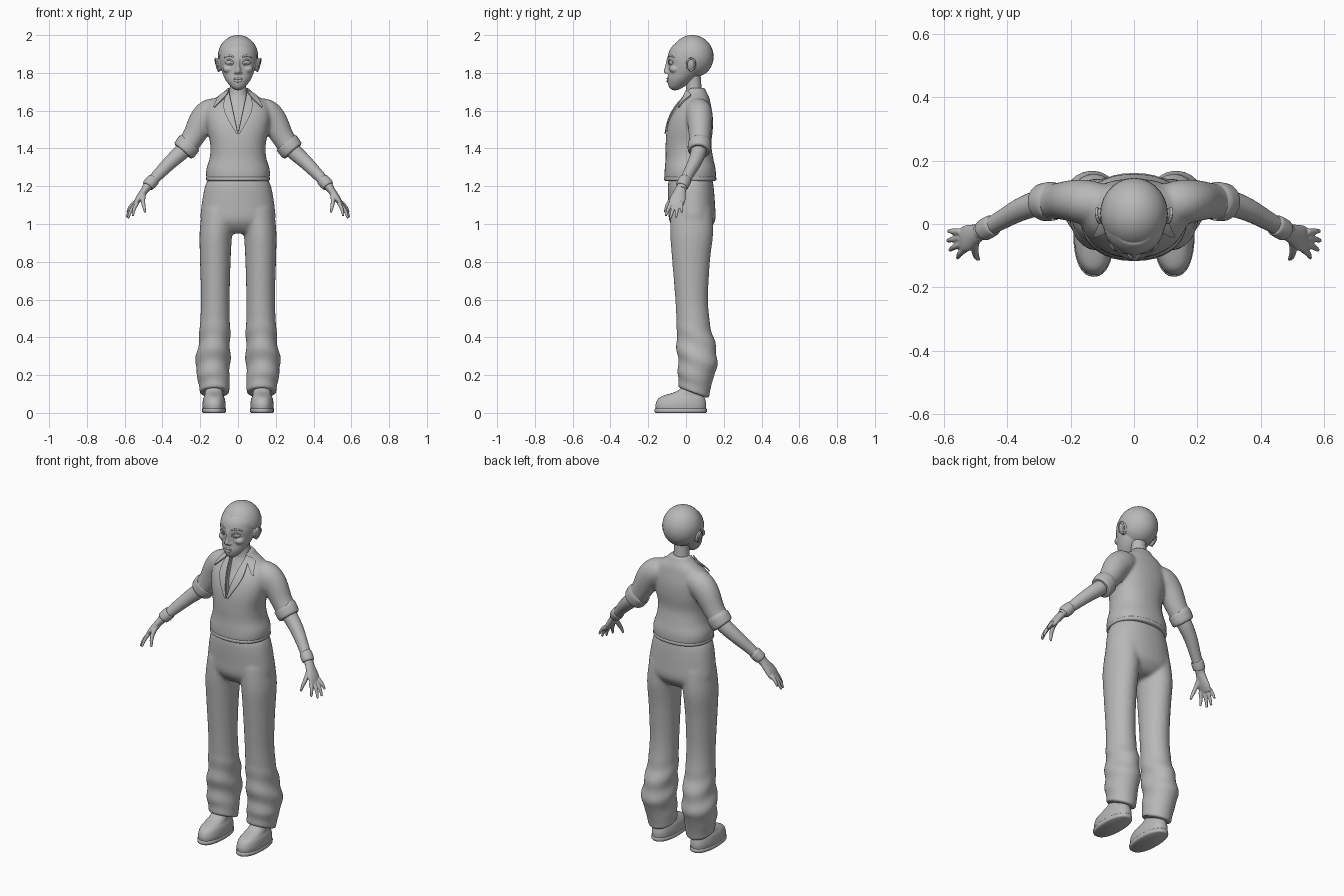
import bpy, bmesh, math
from mathutils import Vector, Matrix
from mathutils.bvhtree import BVHTree

cube = bpy.data.objects.get("Cube")
if cube:
    bpy.data.objects.remove(cube)

GREY = (0.48, 0.48, 0.48, 1)
clay = bpy.data.materials.new("plain grey")
clay.use_nodes = True
clay.diffuse_color = GREY
clay.node_tree.nodes["Principled BSDF"].inputs["Base Color"].default_value = GREY
SIDES = ((1, "left"), (-1, "right"))


def spline(rows, steps):
    # Catmull-Rom through rows of any width
    out = []
    for i in range(len(rows) - 1):
        quad = [rows[max(0, min(len(rows) - 1, i + k))] for k in (-1, 0, 1, 2)]
        for s in range(steps):
            t = s / steps
            out.append([b + t / 2 * (c - a + t * (2*a - 5*b + 4*c - d + t * (3*(b - c) + d - a)))
                        for a, b, c, d in zip(*quad)])
    return out + [list(rows[-1])]


def loft(bm, rings, sign=1, flat=False, power=2.0, seg=24, steps=4):
    # rings: x, y, z, half width, half depth
    rows = spline([(r[0] * sign, *r[1:]) for r in rings], steps)
    pts = [Vector(r[:3]) for r in rows]
    loops = []
    for i, r in enumerate(rows):
        t = Vector((0, 0, 1)) if flat else (pts[min(i + 1, len(pts) - 1)] - pts[max(i - 1, 0)]).normalized()
        v = (Vector((0, 1, 0)) - t * t.y).normalized()
        u = v.cross(t)
        loop = []
        for k in range(seg):
            a = math.tau * k / seg
            c, s = math.cos(a), math.sin(a)
            c, s = (math.copysign(abs(w) ** (2 / power), w) for w in (c, s))
            loop.append(bm.verts.new(pts[i] + u * c * max(r[3], .001) + v * s * max(r[4], .001)))
        loops.append(loop)
    for a, b in zip(loops, loops[1:]):
        for k in range(seg):
            bm.faces.new((a[k], a[k - 1], b[k - 1], b[k]))
    bm.faces.new(loops[0])
    bm.faces.new(loops[-1][::-1])


def ball(bm, centre, radii, tilt=0, axis="Y"):
    m = Matrix.Translation(centre) @ Matrix.Rotation(tilt, 4, axis) @ Matrix.Diagonal((*radii, 1))
    bmesh.ops.create_uvsphere(bm, u_segments=28, v_segments=18, radius=1, matrix=m)


def bake(obj):
    graph = bpy.context.evaluated_depsgraph_get()
    mesh = bpy.data.meshes.new_from_object(obj.evaluated_get(graph))
    obj.modifiers.clear()
    obj.data = mesh


def polish(obj):
    for p in obj.data.polygons:
        p.use_smooth = True
    obj.data.set_sharp_from_angle(angle=math.radians(42))


def finish(bm, name, voxel=0, smooth=0, solid=0):
    bmesh.ops.recalc_face_normals(bm, faces=bm.faces)
    mesh = bpy.data.meshes.new(name)
    bm.to_mesh(mesh)
    bm.free()
    obj = bpy.data.objects.new(name, mesh)
    bpy.context.scene.collection.objects.link(obj)
    mesh.materials.append(clay)
    if voxel:
        rm = obj.modifiers.new("fuse", "REMESH")
        rm.mode, rm.voxel_size = "VOXEL", voxel
    if smooth:
        sm = obj.modifiers.new("soften", "SMOOTH")
        sm.factor, sm.iterations = 0.5, smooth
    if solid:
        sd = obj.modifiers.new("thickness", "SOLIDIFY")
        sd.thickness, sd.offset = solid, 0
    if obj.modifiers:
        bake(obj)
    polish(obj)
    return obj


def surface(obj):
    bm = bmesh.new()
    bm.from_mesh(obj.data)
    tree = BVHTree.FromBMesh(bm)
    bm.free()

    def front(x, z, lift=0):
        hit = tree.ray_cast(Vector((x, -1, z)), Vector((0, 1, 0)))[0]
        if hit is None:
            hit = tree.find_nearest(Vector((x, -.1, z)))[0]
        return Vector((x, hit.y - lift, z))
    return front


# Shirt: torso, sleeves and collar band fused together
bm = bmesh.new()
loft(bm, [(0, .022, 1.228, .16, .13), (0, .022, 1.245, .168, .136), (0, .022, 1.29, .168, .135),
          (0, .018, 1.35, .15, .126), (0, .013, 1.42, .147, .121), (0, .02, 1.5, .163, .122),
          (0, .03, 1.57, .172, .112), (0, .042, 1.63, .16, .09), (0, .055, 1.67, .115, .068),
          (0, .052, 1.7, .073, .056), (0, .052, 1.72, .06, .049)], flat=True, power=2.25, seg=36)
for s, side in SIDES:
    loft(bm, [(.08, .06, 1.6, .06, .06), (.14, .068, 1.59, .075, .07), (.187, .073, 1.548, .073, .067),
              (.237, .073, 1.46, .06, .058), (.285, .069, 1.39, .057, .054)], s)
shirt = finish(bm, "shirt", .009, 6)
on_shirt = surface(shirt)

# V-shaped neck opening
bm = bmesh.new()
tri = bm.faces.new([bm.verts.new(p) for p in ((-.062, -.3, 1.78), (.062, -.3, 1.78), (0, -.3, 1.485))])
ext = bmesh.ops.extrude_face_region(bm, geom=[tri])
bmesh.ops.translate(bm, vec=(0, .335, 0), verts=[g for g in ext["geom"] if isinstance(g, bmesh.types.BMVert)])
cutter = finish(bm, "neck_cutter")
cutter.hide_render = True
cut = shirt.modifiers.new("neck opening", "BOOLEAN")
cut.operation, cut.object = "DIFFERENCE", cutter
bake(shirt)
polish(shirt)
bpy.data.objects.remove(cutter)


def cloth(name, inner, outer, sign, lift):
    # Thin fabric strip lying on the shirt between two edges
    bm = bmesh.new()
    n = 7
    a, b = spline(inner, 6), spline(outer, 6)
    grid = [[bm.verts.new(on_shirt(sign * (p[0] + (q[0] - p[0]) * k / n), p[1] + (q[1] - p[1]) * k / n, lift))
             for k in range(n + 1)] for p, q in zip(a, b)]
    for r, q in zip(grid, grid[1:]):
        for k in range(n):
            bm.faces.new((r[k], r[k + 1], q[k + 1], q[k]))
    finish(bm, name, smooth=2, solid=.007)


for s, side in SIDES:
    cloth(side + "_lapel", [(.048, 1.7), (.03, 1.62), (.001, 1.48)], [(.065, 1.69), (.075, 1.6), (.008, 1.475)], s, .006)
    cloth(side + "_collar", [(.048, 1.71), (.062, 1.68), (.126, 1.617)], [(.075, 1.695), (.105, 1.672), (.13, 1.62)], s, .013)
    # Rolled sleeve cuff
    bm = bmesh.new()
    loft(bm, [(.255, .072, 1.432, .056, .054), (.259, .072, 1.427, .065, .061), (.283, .069, 1.393, .064, .06),
              (.291, .068, 1.383, .055, .052)], s)
    finish(bm, side + "_sleeve_cuff")

# Hem band of the shirt
bm = bmesh.new()
loft(bm, [(0, .022, 1.228, .158, .13), (0, .022, 1.233, .168, .138), (0, .022, 1.246, .168, .138),
          (0, .022, 1.252, .16, .13)], flat=True, power=2.25, seg=36)
finish(bm, "shirt_hem")

# Neck and chest skin
bm = bmesh.new()
loft(bm, [(0, .02, 1.45, .11, .1), (0, .03, 1.55, .12, .1), (0, .045, 1.62, .1, .076), (0, .046, 1.67, .06, .052),
          (0, .043, 1.7, .047, .043), (0, .04, 1.75, .042, .04), (0, .035, 1.8, .043, .042)], flat=True)
finish(bm, "neck_and_chest")

# Trousers: hips and both legs fused
bm = bmesh.new()
loft(bm, [(0, .025, 1.25, .15, .112), (0, .025, 1.2, .175, .121), (0, .03, 1.1, .193, .124), (0, .033, 1.02, .196, .122),
          (0, .033, .97, .15, .09), (0, .033, .95, .08, .06)], flat=True, power=2.2, seg=36)
for s, side in SIDES:
    loft(bm, [(.1, .03, 1.08, .09, .11), (.117, .03, .95, .087, .114), (.12, .027, .8, .081, .1), (.12, .03, .6, .076, .087),
              (.122, .04, .46, .08, .09), (.125, .05, .38, .084, .101), (.131, .061, .3, .09, .106),
              (.133, .057, .22, .09, .1), (.126, .045, .15, .081, .086), (.124, .04, .105, .079, .082)], s, flat=True)
trousers = finish(bm, "trousers", .01, 5)
for v in trousers.data.vertices:
    p = v.co
    c = .126 * (1 if p.x > 0 else -1)
    if .13 < p.z < .5:   # creases around the shin
        fade = math.sin((p.z - .13) / .37 * math.pi)
        k = 1 + .05 * fade * math.sin(p.z * 48 + 2.2 * math.sin(math.atan2(p.y - .05, abs(p.x) - .126)))
        p.x, p.y = c + (p.x - c) * k, .05 + (p.y - .05) * k
    if p.z < .22:        # hem drops toward the heel
        p.z -= (p.y - .04) * .35 * (.22 - p.z) / .11

for s, side in SIDES:
    # Shoes
    bm = bmesh.new()
    loft(bm, [(.127, -.027, .015, .06, .132), (.127, -.027, .045, .062, .134), (.127, -.023, .075, .057, .124),
              (.127, -.012, .092, .05, .106), (.127, .018, .112, .047, .074), (.127, .035, .14, .046, .059),
              (.127, .04, .2, .044, .054)], s, flat=True, power=2.3, seg=32)
    finish(bm, side + "_shoe")
    bm = bmesh.new()
    loft(bm, [(.127, -.028, 0, .058, .132), (.127, -.028, .006, .064, .138), (.127, -.028, .02, .064, .138),
              (.127, -.028, .024, .06, .132)], s, flat=True, power=2.3, seg=32, steps=2)
    finish(bm, side + "_sole")

    # Forearm and hand
    bm = bmesh.new()
    loft(bm, [(.25, .07, 1.43, .042, .042), (.3, .066, 1.38, .042, .041), (.36, .045, 1.325, .037, .036),
              (.42, .012, 1.264, .031, .03), (.47, -.016, 1.21, .026, .027), (.49, -.025, 1.185, .022, .027)], s)
    finish(bm, side + "_forearm")
    bm = bmesh.new()
    loft(bm, [(.445, -.003, 1.237, .028, .028), (.449, -.005, 1.233, .034, .034), (.474, -.019, 1.206, .033, .034),
              (.479, -.022, 1.2, .026, .027)], s)
    finish(bm, side + "_wristband")
    bm = bmesh.new()
    loft(bm, [(.475, -.02, 1.205, .02, .025), (.5, -.032, 1.17, .02, .032), (.528, -.045, 1.13, .017, .042),
              (.547, -.052, 1.1, .01, .038)], s)
    knuckles = [(.534, -.08, 1.112), (.545, -.063, 1.104), (.55, -.044, 1.104), (.548, -.025, 1.115)]
    tips = [(.557, -.108, 1.042), (.582, -.083, 1.03), (.589, -.053, 1.034), (.586, -.022, 1.062)]
    for k, t in zip(knuckles, tips):
        mid = [(a + b) / 2 for a, b in zip(k, t)]
        loft(bm, [(*k, .011, .011), (mid[0] + .005, *mid[1:], .0095, .0095), (*t, .006, .006)], s, seg=12)
    loft(bm, [(.5, -.045, 1.165, .015, .015), (.503, -.078, 1.128, .012, .014), (.499, -.1, 1.095, .01, .011),
              (.491, -.112, 1.06, .006, .006)], s, seg=12)
    finish(bm, side + "_hand", .0038, 3)

# Head: skull, jaw, nose, cheeks and ears fused
bm = bmesh.new()
ball(bm, (0, .033, 1.886), (.104, .11, .113))
loft(bm, [(0, -.058, 1.708, .012, .012), (0, -.052, 1.724, .036, .038), (0, -.032, 1.76, .065, .067),
          (0, -.01, 1.8, .083, .084), (0, 0, 1.84, .094, .094), (0, .005, 1.88, .098, .102),
          (0, .015, 1.92, .095, .102), (0, .02, 1.95, .078, .086)], flat=True, seg=32)
loft(bm, [(0, -.088, 1.88, .009, .014), (0, -.097, 1.84, .009, .013), (0, -.104, 1.812, .014, .013),
          (0, -.1, 1.796, .01, .01)], flat=True)
ball(bm, (0, -.107, 1.808), (.012, .012, .011))
for s, side in SIDES:
    ball(bm, (s * .013, -.098, 1.802), (.009, .01, .008))
    ball(bm, (s * .05, -.058, 1.82), (.03, .03, .022))
    ball(bm, (s * .104, .028, 1.842), (.013, .024, .036), s * .25)
head = finish(bm, "head", .005, 3)
on_head = surface(head)


def ridge(name, pts, radius, sign=1, lift=0):
    # Tapered strand lying on the face
    bm = bmesh.new()
    path = spline(pts, 4)
    rings = []
    for i, (x, z) in enumerate(path):
        r = radius * (.35 + .65 * math.sin(math.pi * i / (len(path) - 1)))
        rings.append((*on_head(x, z, lift), r, r * .7))
    loft(bm, rings, sign, seg=10, steps=1)
    finish(bm, name, smooth=1)


for s, side in SIDES:
    ridge(side + "_eyebrow", [(.02, 1.882), (.045, 1.892), (.075, 1.88)], .005, s)
    ridge(side + "_upper_eyelid", [(.022, 1.852), (.044, 1.871), (.068, 1.857)], .0045, s, .002)
    ridge(side + "_lower_eyelid", [(.022, 1.852), (.044, 1.841), (.068, 1.857)], .0035, s, .001)
    spot = on_head(.045, 1.856)
    bm = bmesh.new()
    ball(bm, (s * .045, spot.y + .008, 1.856), (.022, .012, .016), s * .35, "Z")
    finish(bm, side + "_eye")
    bm = bmesh.new()
    ball(bm, (s * .044, spot.y - .003, 1.856), (.008, .003, .008), s * .35, "Z")
    finish(bm, side + "_iris")
    # Ear rim
    bm = bmesh.new()
    rim = [(.104, .004, 1.83), (.112, .008, 1.862), (.118, .028, 1.876), (.118, .047, 1.86), (.11, .043, 1.83), (.102, .024, 1.808)]
    loft(bm, [(*p, .005, .005) for p in rim], s, seg=10)
    finish(bm, side + "_ear_rim")
ridge("upper_lip", [(-.026, 1.766), (-.008, 1.772), (0, 1.77), (.008, 1.772), (.026, 1.766)], .006)
ridge("lower_lip", [(-.024, 1.763), (0, 1.756), (.024, 1.763)], .007)

# Close skull cap with a slanted edge from forehead to nape
bm = bmesh.new()
ball(bm, (0, .033, 1.886), (.107, .113, .1145))
bmesh.ops.bisect_plane(bm, geom=bm.verts[:] + bm.edges[:] + bm.faces[:], plane_co=(0, -.06, 1.94),
                       plane_no=(0, .68, .73), clear_inner=True)
bmesh.ops.holes_fill(bm, edges=[e for e in bm.edges if e.is_boundary])
finish(bm, "skull_cap")
